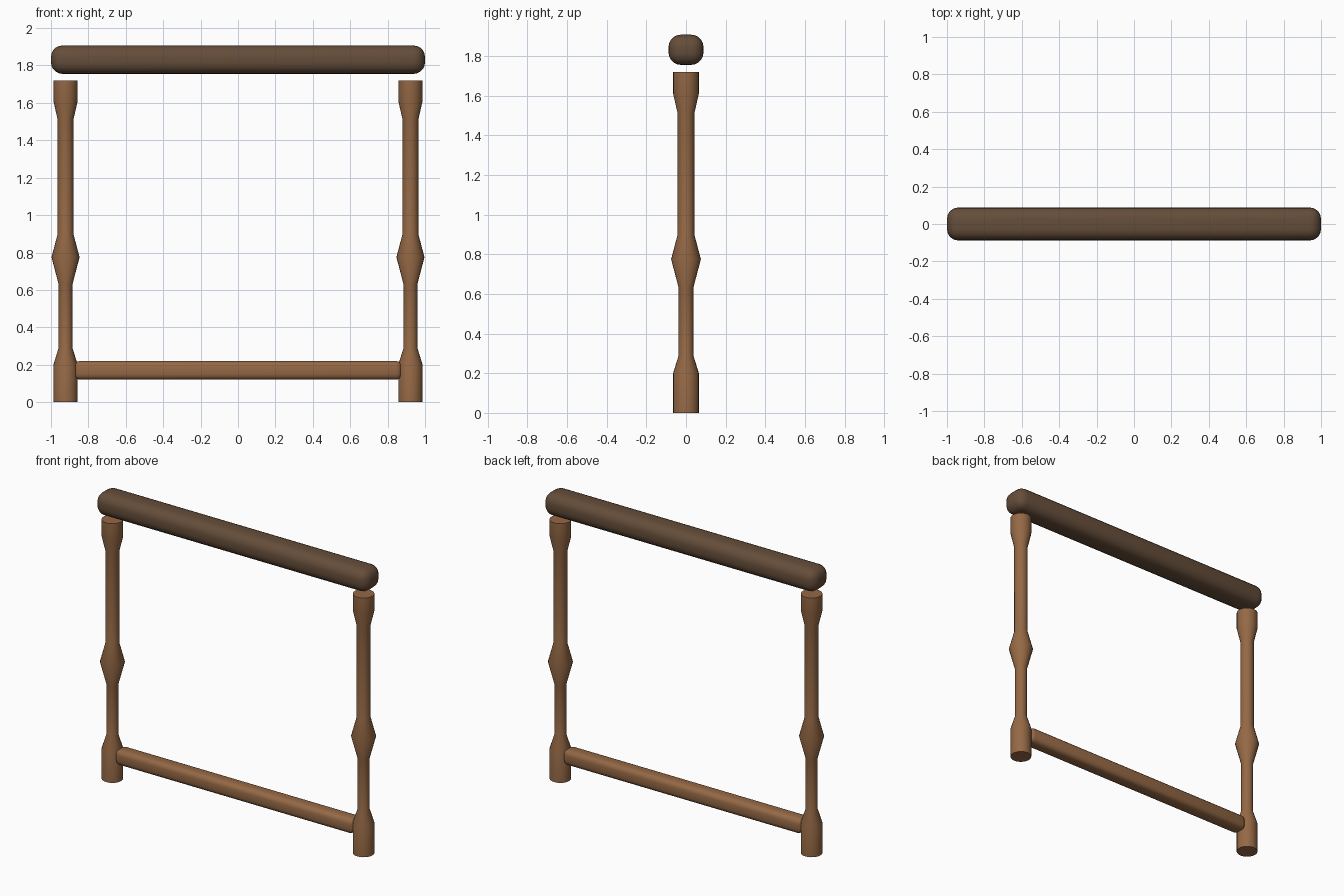
import bpy, bmesh, math

if "Cube" in bpy.data.objects:
    bpy.data.objects.remove(bpy.data.objects["Cube"])

def material(name, rgb):
    m = bpy.data.materials.new(name)
    m.diffuse_color = (*rgb, 1)
    m.use_nodes = True
    m.node_tree.nodes["Principled BSDF"].inputs["Base Color"].default_value = m.diffuse_color
    return m

DARK = material("dark_wood", (0.13, 0.075, 0.042))
LIGHT = material("light_wood", (0.30, 0.14, 0.06))

def finish(name, bm, mat, angle):
    bmesh.ops.recalc_face_normals(bm, faces=bm.faces)
    me = bpy.data.meshes.new(name)
    bm.to_mesh(me)
    bm.free()
    ob = bpy.data.objects.new(name, me)
    bpy.context.collection.objects.link(ob)
    me.materials.append(mat)
    bpy.ops.object.select_all(action='DESELECT')
    ob.select_set(True)
    bpy.context.view_layer.objects.active = ob
    bpy.ops.object.shade_smooth_by_angle(angle=math.radians(angle))
    return ob

def rounded_bar(name, size, z, radius, segments, mat):
    bm = bmesh.new()
    bmesh.ops.create_cube(bm, size=1)
    for v in bm.verts:
        v.co = (v.co.x * size[0], v.co.y * size[1], v.co.z * size[2] + z)
    bmesh.ops.bevel(bm, geom=bm.edges[:], offset=radius, segments=segments,
                    profile=0.5, affect='EDGES')
    return finish(name, bm, mat, 50)

def turned_post(name, x, profile, sides, mat):
    bm = bmesh.new()
    rings = []
    for r, z in profile:
        rings.append([bm.verts.new((x + r * math.cos(2 * math.pi * i / sides),
                                    r * math.sin(2 * math.pi * i / sides), z))
                      for i in range(sides)])
    for a, b in zip(rings, rings[1:]):
        for i in range(sides):
            j = (i + 1) % sides
            bm.faces.new((a[i], a[j], b[j], b[i]))
    bm.faces.new(rings[0][::-1])
    bm.faces.new(rings[-1])
    return finish(name, bm, mat, 40)

# Turned side posts: block foot, slim shaft, central swelling, block head
PROFILE = [(0.065, 0), (0.065, 0.2), (0.037, 0.29), (0.037, 0.63), (0.075, 0.775),
           (0.042, 0.9), (0.042, 1.51), (0.065, 1.61), (0.065, 1.72)]
for side, x in (("left", -0.922), ("right", 0.922)):
    turned_post(side + "_post", x, PROFILE, 24, LIGHT)

# Thick rounded top rail, floating just above the posts
rounded_bar("top_rail", (2.0, 0.176, 0.152), 1.831, 0.062, 5, DARK)

# Bottom stretcher between the posts
rounded_bar("stretcher", (1.75, 0.10, 0.10), 0.17, 0.03, 3, LIGHT)
